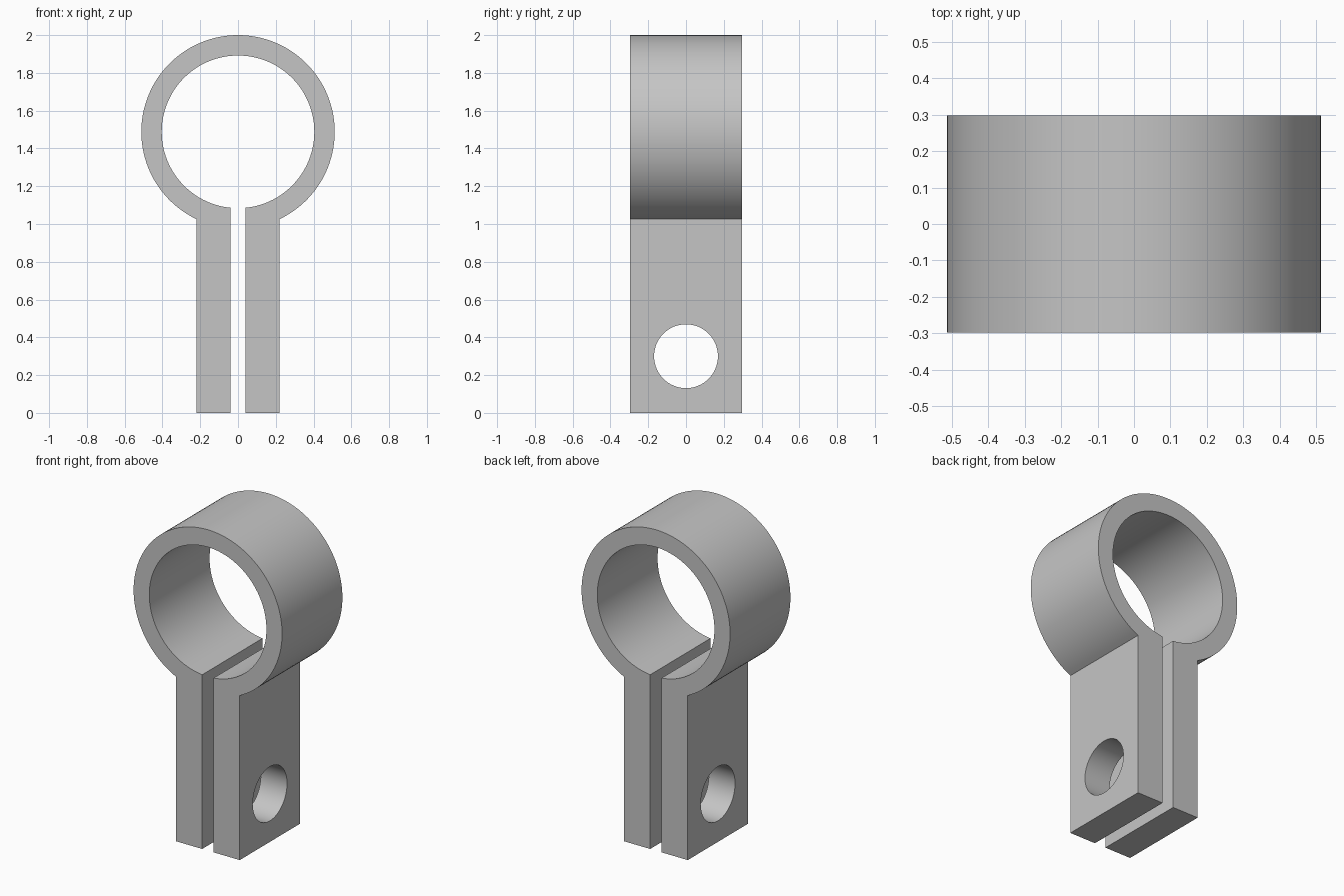
import bpy
import bmesh
from math import asin, cos, pi, sin
from mathutils import Vector

cube = bpy.data.objects.get("Cube")
if cube:
    bpy.data.objects.remove(cube, do_unlink=True)

RING_Z, OUTER_R, INNER_R = 1.488, 0.512, 0.404
GAP, LEG_X = 0.039, 0.22          # inner and outer faces of each leg
HALF_DEPTH = 0.297
HOLE_Z, HOLE_R = 0.3, 0.169

grey = bpy.data.materials.new("grey_metal")
grey.use_nodes = True
colour = (0.56, 0.56, 0.56, 1)
grey.diffuse_color = colour
grey.node_tree.nodes["Principled BSDF"].inputs["Base Color"].default_value = colour


def open_arc(radius, x_end, steps):
    """Points from the right lower end, over the top, to the left lower end."""
    start = -pi / 2 + asin(x_end / radius)
    sweep = pi - 2 * start
    return [(radius * cos(start + sweep * i / steps),
             RING_Z + radius * sin(start + sweep * i / steps))
            for i in range(steps + 1)]


# Clamp outline: outer ring, left leg, inner ring, right leg
profile = open_arc(OUTER_R, LEG_X, 96)
profile += [(-LEG_X, 0), (-GAP, 0)]
profile += reversed(open_arc(INNER_R, GAP, 96))
profile += [(GAP, 0), (LEG_X, 0)]

bm = bmesh.new()
face = bm.faces.new([bm.verts.new((x, -HALF_DEPTH, z)) for x, z in profile])
extruded = bmesh.ops.extrude_face_region(bm, geom=[face])["geom"]
bmesh.ops.translate(bm, vec=Vector((0, 2 * HALF_DEPTH, 0)),
                    verts=[g for g in extruded if isinstance(g, bmesh.types.BMVert)])
bmesh.ops.recalc_face_normals(bm, faces=bm.faces)
mesh = bpy.data.meshes.new("pipe_clamp")
bm.to_mesh(mesh)
bm.free()
mesh.materials.append(grey)
clamp = bpy.data.objects.new("pipe_clamp", mesh)
bpy.context.collection.objects.link(clamp)

# Bolt hole through both legs
bpy.ops.mesh.primitive_cylinder_add(vertices=64, radius=HOLE_R, depth=1,
                                    location=(0, 0, HOLE_Z), rotation=(0, pi / 2, 0))
cutter = bpy.context.object
cutter.name = "bolt_hole_cutter"
cutter.hide_render = True
cutter.data.materials.append(grey)

bpy.ops.object.select_all(action="DESELECT")
clamp.select_set(True)
bpy.context.view_layer.objects.active = clamp
cut = clamp.modifiers.new("bolt_hole", "BOOLEAN")
cut.operation = "DIFFERENCE"
cut.solver = "EXACT"
cut.object = cutter
bpy.ops.object.modifier_apply(modifier=cut.name)
bpy.data.objects.remove(cutter, do_unlink=True)

# Smooth curved walls, crisp edges
bpy.ops.object.shade_smooth_by_angle(angle=pi / 6)
